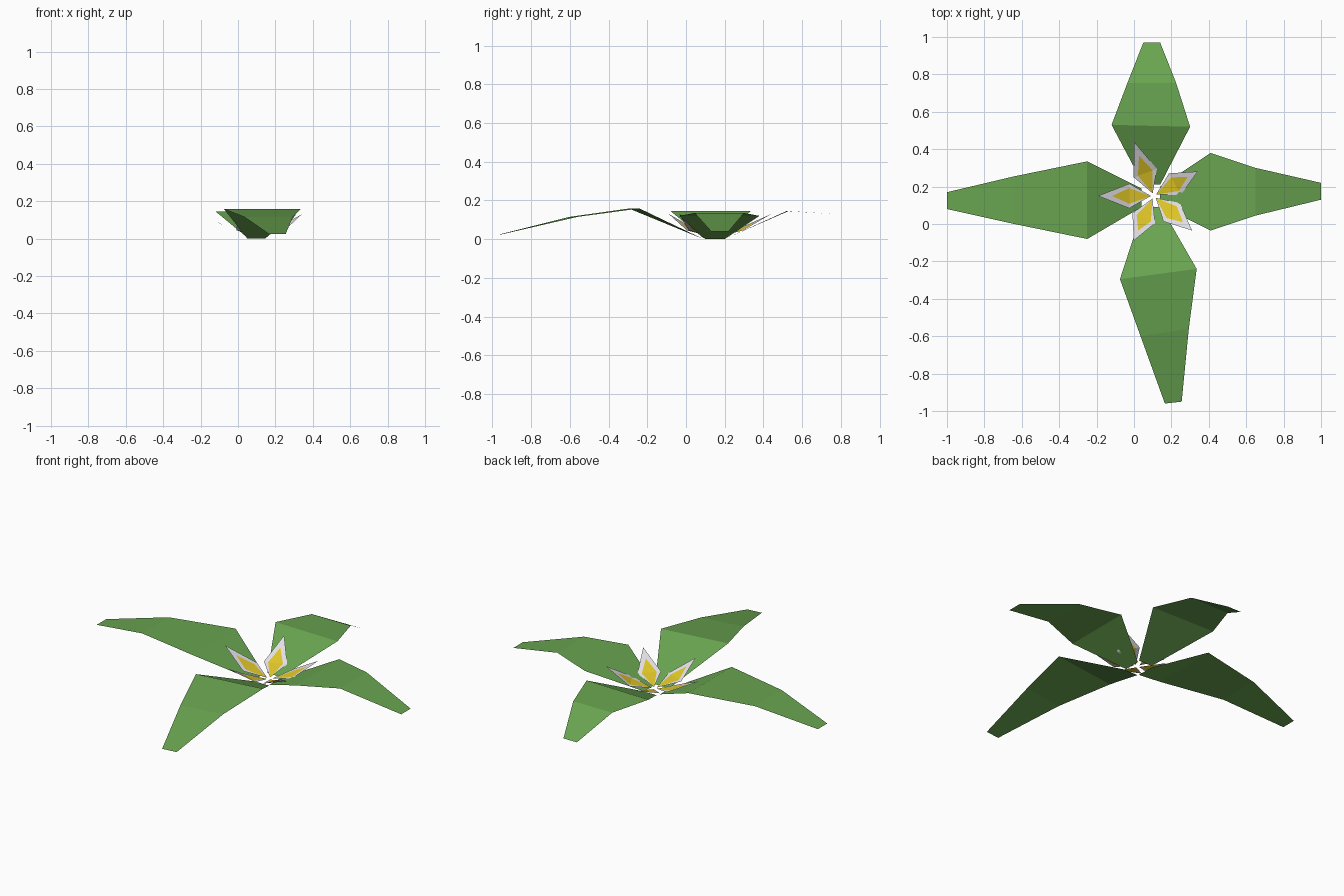
import bpy
from math import cos, sin, radians
from mathutils import Vector

cube = bpy.data.objects.get("Cube")
if cube:
    bpy.data.objects.remove(cube, do_unlink=True)


def material(name, colour):
    mat = bpy.data.materials.new(name)
    mat.use_nodes = True
    mat.diffuse_color = (*colour, 1)
    mat.node_tree.nodes["Principled BSDF"].inputs["Base Color"].default_value = (*colour, 1)
    return mat


GREEN = material("leaf_green", (0.14, 0.37, 0.08))
WHITE = material("petal_white", (0.78, 0.76, 0.80))
YELLOW = material("petal_yellow", (0.75, 0.57, 0.02))


def build(name, points, faces, mats):
    mesh = bpy.data.meshes.new(name)
    mesh.from_pydata(points, [], faces)
    for mat in mats:
        mesh.materials.append(mat)
    obj = bpy.data.objects.new(name, mesh)
    bpy.context.collection.objects.link(obj)
    return obj


def leaf(name, rungs):
    """Strip of flat quads; each rung is (x, y, x, y, height)."""
    points = []
    for ax, ay, bx, by, z in rungs:
        points += [(ax, ay, z), (bx, by, z)]
    faces = [(2 * i, 2 * i + 1, 2 * i + 3, 2 * i + 2) for i in range(len(rungs) - 1)]
    build(name, points, faces, [GREEN])


# Four bent leaves, from base to tip, right-hand edge first
leaf("right_leaf", [(0.04, 0.19, 0.04, 0.09, 0.005), (-0.25, 0.335, -0.25, -0.08, 0.145),
                    (-0.64, 0.255, -0.64, 0.0, 0.14), (-1, 0.17, -1, 0.08, 0.065)])
leaf("left_leaf", [(0.14, 0.1, 0.14, 0.2, 0.0), (0.41, -0.035, 0.41, 0.38, 0.12),
                   (0.65, 0.045, 0.65, 0.3, 0.135), (1, 0.13, 1, 0.22, 0.04)])
leaf("front_leaf", [(0.05, 0.09, 0.145, 0.09, 0.0), (-0.075, -0.295, 0.335, -0.24, 0.158),
                    (0.035, -0.6, 0.293, -0.56, 0.115), (0.165, -0.96, 0.255, -0.95, 0.025)])
leaf("back_leaf", [(0.14, 0.21, 0.05, 0.21, 0.005), (0.3, 0.52, -0.12, 0.53, 0.145),
                   (0.225, 0.755, -0.035, 0.755, 0.13), (0.14, 0.97, 0.05, 0.97, 0.01)])


# Five kite-shaped petals, white rim around a yellow middle
def petal(name, angle, length):
    centre = Vector((0.105, 0.15, 0))
    along = Vector((cos(radians(angle)), sin(radians(angle)), 0))
    across = Vector((-along.y, along.x, 0))

    def at(r, side, z):
        return centre + along * r + across * side + Vector((0, 0, z))

    shoulder = 0.13
    points = [at(0.015, 0, 0.01),
              at(shoulder, -0.066, 0.045), at(shoulder, -0.042, 0.045),
              at(shoulder, 0.042, 0.045), at(shoulder, 0.066, 0.045),
              at(shoulder + (length - shoulder) * 0.55, 0, 0.092), at(length, 0, 0.13)]
    faces = [(0, 2, 3), (2, 5, 3), (0, 1, 2), (0, 3, 4), (1, 6, 5, 2), (3, 5, 6, 4)]
    obj = build(name, points, faces, [WHITE, YELLOW])
    for face in obj.data.polygons:
        face.material_index = 1 if face.index < 2 else 0


petal("right_petal", 180, 0.297)
petal("back_petal", 110, 0.31)
petal("back_left_petal", 29, 0.27)
petal("front_left_petal", -42, 0.277)
petal("front_petal", -114, 0.262)
